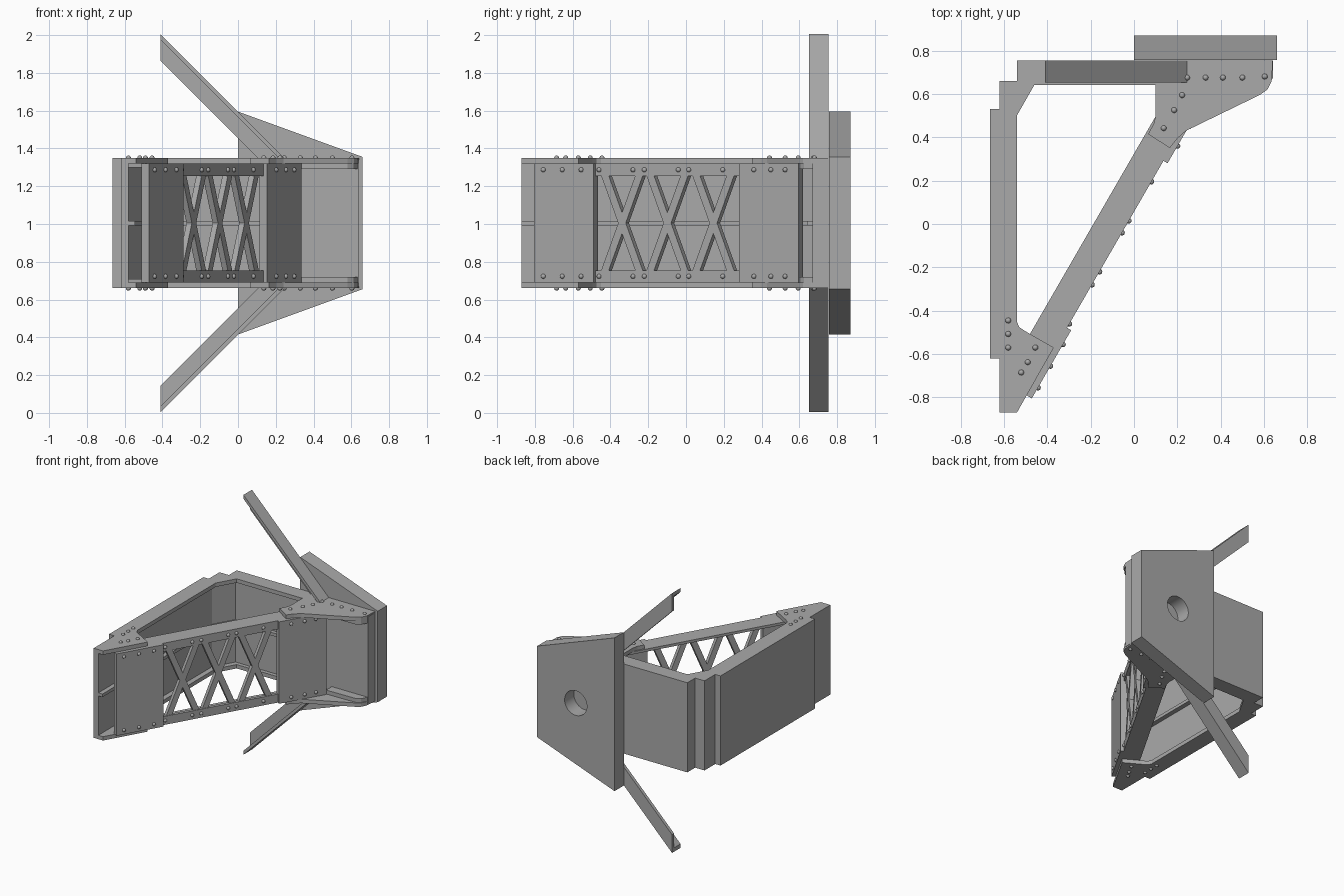
import bpy, bmesh, math
from mathutils import Vector, Matrix

cube = bpy.data.objects.get("Cube")
if cube:
    bpy.data.objects.remove(cube, do_unlink=True)

grey = bpy.data.materials.new("steel_grey")
grey.use_nodes = True
COLOR = (0.4, 0.4, 0.4, 1)
grey.diffuse_color = COLOR
grey.node_tree.nodes["Principled BSDF"].inputs["Base Color"].default_value = COLOR

MID = 1.005  # mirror height
# Truss frame: local x runs along the truss, local y points outwards, local z is up
TRUSS = Matrix(((0.5, 0.866, 0, 0), (0.866, -0.5, 0, 0), (0, 0, 1, 0), (0, 0, 0, 1)))


def finish(name, bm):
    bmesh.ops.recalc_face_normals(bm, faces=bm.faces)
    me = bpy.data.meshes.new(name)
    bm.to_mesh(me)
    bm.free()
    me.materials.append(grey)
    ob = bpy.data.objects.new(name, me)
    bpy.context.collection.objects.link(ob)
    return ob


def prism(bm, points, offset):
    face = bm.faces.new([bm.verts.new(p) for p in points])
    ext = bmesh.ops.extrude_face_region(bm, geom=[face])
    verts = [g for g in ext["geom"] if isinstance(g, bmesh.types.BMVert)]
    bmesh.ops.translate(bm, verts=verts, vec=offset)


def slab(name, outline, z0, z1):
    bm = bmesh.new()
    prism(bm, [(x, y, z0) for x, y in outline], (0, 0, z1 - z0))
    return finish(name, bm)


def slab_pair(name, outline, z0, z1):
    slab("upper_" + name, outline, z0, z1)
    slab("lower_" + name, outline, 2 * MID - z1, 2 * MID - z0)


def truss_box(name, t0, t1, n0, n1, z0, z1):
    bm = bmesh.new()
    prism(bm, [(t0, n0, z0), (t1, n0, z0), (t1, n1, z0), (t0, n1, z0)], (0, 0, z1 - z0))
    bmesh.ops.transform(bm, matrix=TRUSS, verts=bm.verts)
    return finish(name, bm)


# Outer wall skin
outer = [(0.64, 0.755), (-0.54, 0.755), (-0.54, 0.66), (-0.62, 0.66), (-0.62, 0.53),
         (-0.665, 0.53), (-0.665, -0.62), (-0.62, -0.62), (-0.62, -0.87)]
slab("wall_skin", outer + [(-0.58, -0.87), (-0.58, 0.51), (-0.49, 0.67), (0.64, 0.67)],
     0.67, 1.34)

# Flanges with the two gussets
gusset_edge = [(-0.54, -0.87), (-0.37, -0.57), (-0.5, -0.495), (-0.53, -0.475),
               (-0.54, -0.45), (-0.54, 0.5), (-0.46, 0.64), (0.1, 0.64), (0.1, 0.5),
               (0.09, 0.46), (0.065, 0.415), (0.165, 0.35), (0.2, 0.395), (0.24, 0.43),
               (0.58, 0.595), (0.615, 0.62), (0.635, 0.66)]
slab_pair("flange", outer + gusset_edge, 1.32, 1.35)
slab_pair("gusset_lip", [(0.33, 0.6), (0.58, 0.605), (0.612, 0.625), (0.632, 0.665),
                         (0.632, 0.68), (0.33, 0.68)], 1.29, 1.32)

# Rib along the middle of the wall
slab("middle_rib", [(-0.6, -0.87), (-0.545, -0.87), (-0.545, 0.5), (-0.465, 0.64),
                    (0.15, 0.64), (0.15, 0.69), (-0.5, 0.69), (-0.6, 0.52)],
     MID - 0.012, MID + 0.012)

# Mounting plate with round hole
bm = bmesh.new()
prism(bm, [(0, 0.757, 0.415), (0, 0.757, 1.595), (0.66, 0.757, 1.355), (0.66, 0.757, 0.655)],
      (0, 0.113, 0))
plate = finish("mounting_plate", bm)
bm = bmesh.new()
bmesh.ops.create_cone(bm, cap_ends=True, segments=40, radius1=0.095, radius2=0.095, depth=0.5,
                      matrix=Matrix.Translation((0.33, 0.81, MID)) @ Matrix.Rotation(math.pi / 2, 4, 'X'))
cutter = finish("hole_cutter", bm)
cutter.hide_render = True
mod = plate.modifiers.new("hole", 'BOOLEAN')
mod.operation, mod.object, mod.solver = 'DIFFERENCE', cutter, 'EXACT'
bpy.context.view_layer.objects.active = plate
plate.select_set(True)
bpy.ops.object.modifier_apply(modifier="hole")
bpy.data.objects.remove(cutter, do_unlink=True)
bpy.ops.object.shade_smooth_by_angle()

# Angle-section arms: a rear web and an outer flange
for side, label in ((1, "upper"), (-1, "lower")):
    bm = bmesh.new()
    for drop, front in ((0.14, 0.73), (0.03, 0.652)):
        shape = [(-0.41, 2.005), (0.245, 1.35), (0.245 - drop, 1.35), (-0.41, 2.005 - drop)]
        prism(bm, [(x, front, MID + side * (z - MID)) for x, z in shape], (0, 0.755 - front, 0))
    finish(label + "_arm", bm)

# Truss chords: flange and front web
for label, z_edge, s in (("upper", 1.32, -1), ("lower", 0.69, 1)):
    truss_box(label + "_chord_flange", -0.88, 0.62, -0.162, -0.028, z_edge, z_edge + s * 0.02)
    truss_box(label + "_chord_web", -0.93, 0.68, -0.052, -0.028, z_edge, z_edge + s * 0.065)

# Cover plates at the truss ends
truss_box("front_cover_plate", -0.932, -0.569, -0.052, -0.006, 0.69, 1.32)
truss_box("rear_cover_plate", 0.32, 0.685, -0.052, -0.006, 0.69, 1.32)

# Crossed braces
bm = bmesh.new()
for centre in (-0.41, -0.133, 0.148):
    for lean in (-0.11, 0.11):
        w = 0.023
        prism(bm, [(centre - lean - w, -0.065, 0.74), (centre - lean + w, -0.065, 0.74),
                   (centre + lean + w, -0.065, 1.27), (centre + lean - w, -0.065, 1.27)],
              (0, 0.033, 0))
bmesh.ops.transform(bm, matrix=TRUSS, verts=bm.verts)
finish("cross_braces", bm)

# Rivets on gussets, chords and cover plates
bm = bmesh.new()


def rivet(pos):
    bmesh.ops.create_uvsphere(bm, u_segments=12, v_segments=8, radius=0.013,
                              matrix=Matrix.Translation(pos))


for x, y in ((-0.58, -0.445), (-0.58, -0.507), (-0.58, -0.57), (-0.455, -0.57),
             (-0.49, -0.637), (-0.52, -0.685), (0.245, 0.675), (0.33, 0.675), (0.41, 0.675),
             (0.5, 0.675), (0.603, 0.68), (0.222, 0.594), (0.185, 0.525), (0.137, 0.442)):
    rivet((x, y, 1.35))
    rivet((x, y, 2 * MID - 1.35))
for y in (-0.755, -0.655, -0.555, -0.46, -0.28, -0.22, -0.04, 0.015, 0.195, 0.36, 0.45, 0.525):
    n = -0.028 if -0.5 < y < 0.25 else -0.006
    for z in (1.287, 0.723):
        rivet(TRUSS @ Vector(((y + 0.5 * n) / 0.866, n, z)))
rivets = finish("rivets", bm)
for poly in rivets.data.polygons:
    poly.use_smooth = True
